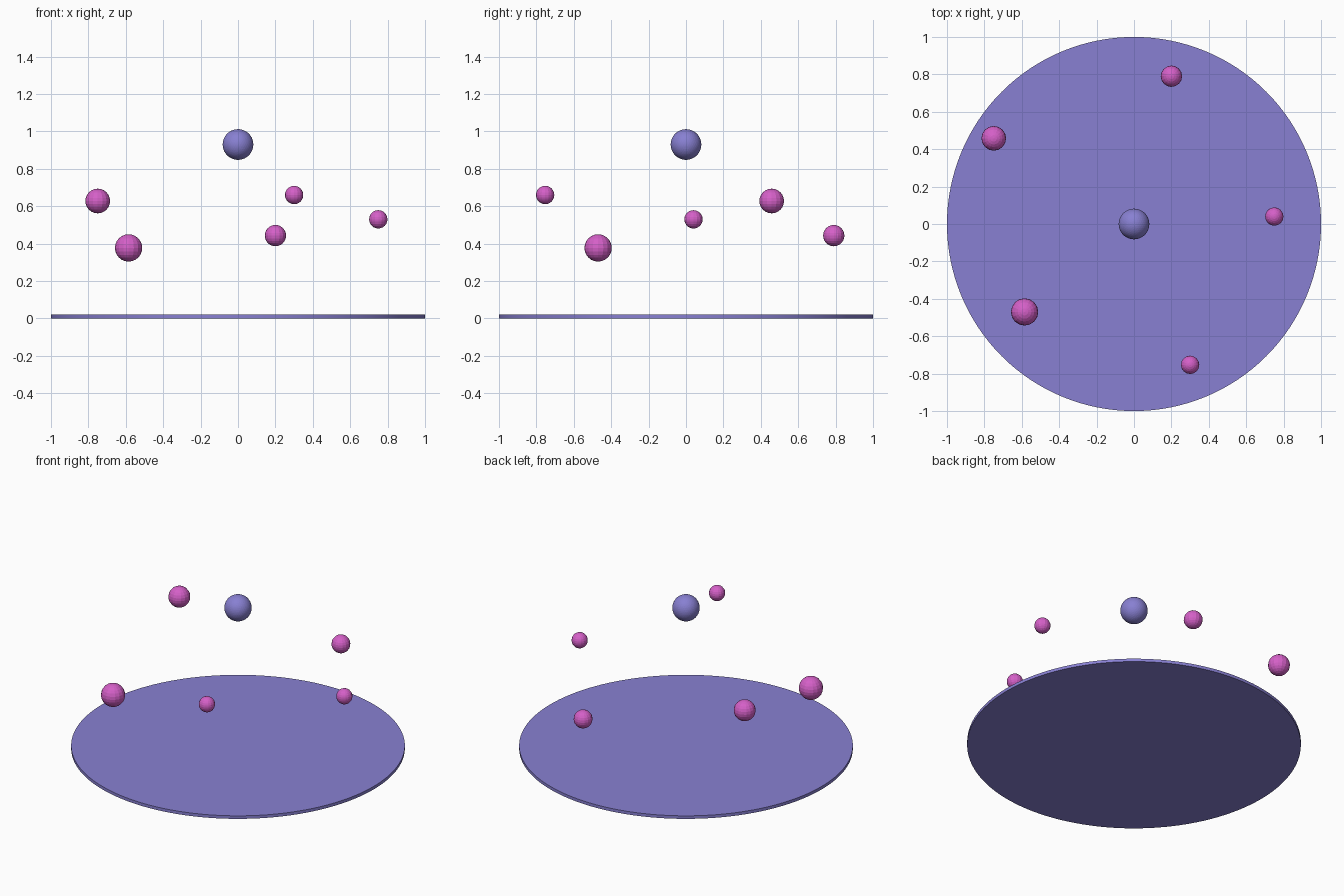
import bpy

if "Cube" in bpy.data.objects:
    bpy.data.objects.remove(bpy.data.objects["Cube"])


def material(name, rgb):
    # sRGB 0-255 to linear
    lin = [((c / 255 + 0.055) / 1.055) ** 2.4 for c in rgb]
    m = bpy.data.materials.new(name)
    m.diffuse_color = (*lin, 1)
    m.use_nodes = True
    m.node_tree.nodes["Principled BSDF"].inputs["Base Color"].default_value = m.diffuse_color
    return m


violet = material("violet", (136, 128, 210))
pink = material("orchid_pink", (213, 96, 200))


def finish(name, mat):
    ob = bpy.context.object
    ob.name = name
    ob.data.materials.append(mat)
    return ob


# Thin round base
bpy.ops.mesh.primitive_cylinder_add(vertices=128, radius=1, depth=0.02, location=(0, 0, 0.01))
finish("base_disc", violet)
bpy.ops.object.shade_smooth_by_angle()

# Central floating ball
bpy.ops.mesh.primitive_ico_sphere_add(subdivisions=4, radius=0.082, location=(0, 0, 0.93))
finish("centre_ball", violet)

# Smaller balls floating around it: x, y, z, radius
balls = [
    (0.75, 0.04, 0.53, 0.049),
    (0.20, 0.79, 0.443, 0.057),
    (-0.75, 0.458, 0.628, 0.066),
    (-0.585, -0.47, 0.377, 0.073),
    (0.30, -0.753, 0.66, 0.049),
]
for i, (x, y, z, r) in enumerate(balls, 1):
    bpy.ops.mesh.primitive_uv_sphere_add(segments=16, ring_count=12, radius=r, location=(x, y, z))
    finish(f"orbit_ball_{i}", pink)
